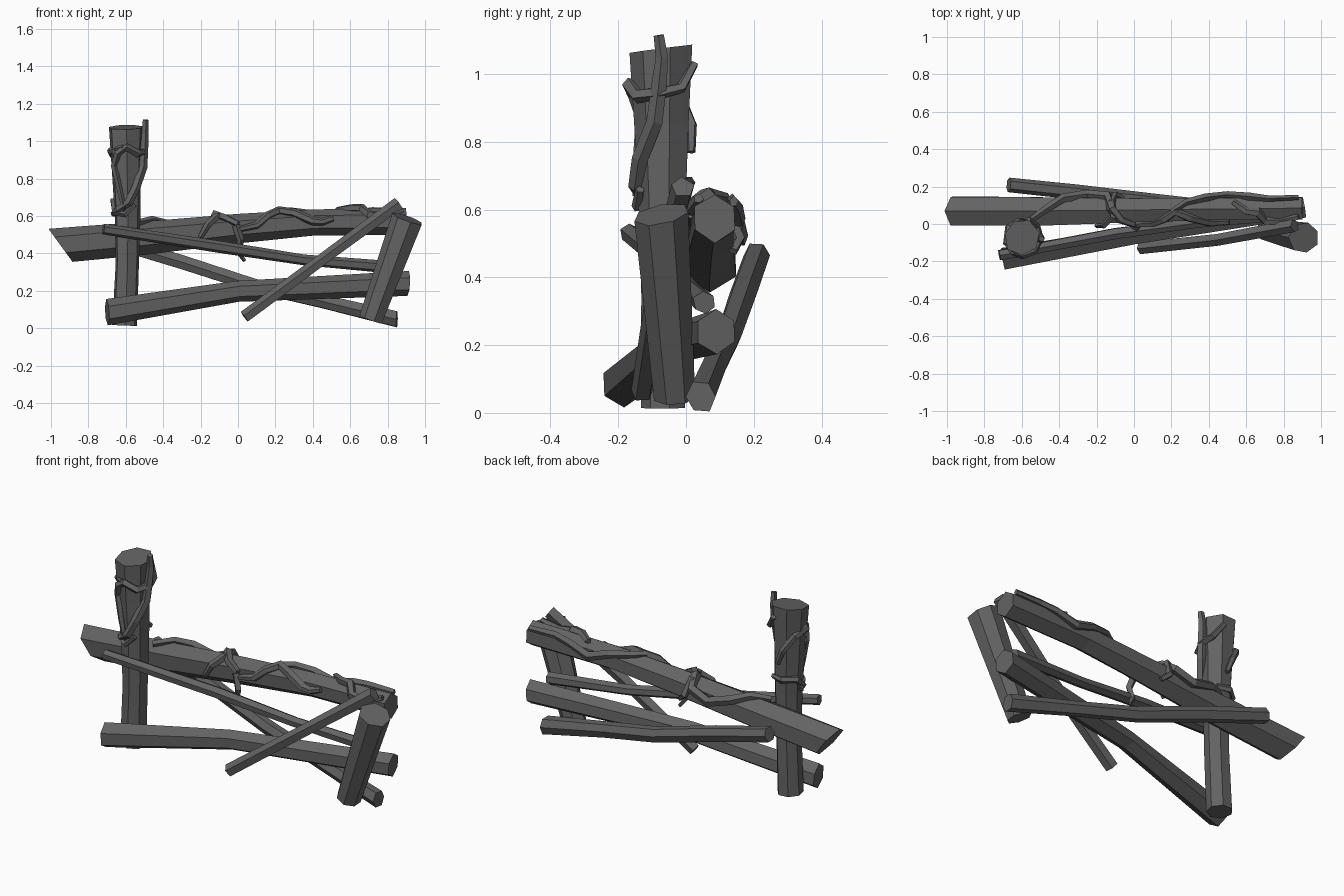
import bpy, bmesh, math, random
from mathutils import Vector

random.seed(4)
cube = bpy.data.objects.get("Cube")
if cube:
    bpy.data.objects.remove(cube, do_unlink=True)

# Single weathered wood colour
wood = bpy.data.materials.new("weathered_wood")
wood.use_nodes = True
COLOUR = (0.125, 0.125, 0.125, 1)
wood.diffuse_color = COLOUR
wood.node_tree.nodes["Principled BSDF"].inputs["Base Color"].default_value = COLOUR


def limb(name, path, sides=6, ref=(0, 0, 1), slant=(0, 0), rough=0.06, turn=0.0, flat=1.0):
    """Low-poly timber swept through (x, y, z, radius) stations, with slanted ends."""
    bm = bmesh.new()
    pts = [Vector(p[:3]) for p in path]
    ref = Vector(ref)
    jitter = [1 + random.uniform(-rough, rough) for _ in range(sides)]
    rings = []
    for i, p in enumerate(pts):
        t = (pts[min(i + 1, len(pts) - 1)] - pts[max(i - 1, 0)]).normalized()
        if i == 0:
            side = t.cross(ref).normalized()
        else:
            side = (side - t * side.dot(t)).normalized()
        up = side.cross(t)
        lean = slant[0] if i == 0 else slant[1] if i == len(pts) - 1 else 0
        ring = []
        for k in range(sides):
            a = turn + math.tau * k / sides
            r = path[i][3] * jitter[k] * (1 + random.uniform(-rough, rough) / 2)
            h = math.sin(a) * r
            ring.append(bm.verts.new(p + side * math.cos(a) * r * flat + up * h + t * h * lean))
        rings.append(ring)
    for a, b in zip(rings, rings[1:]):
        for k in range(sides):
            n = (k + 1) % sides
            bm.faces.new((a[k], a[n], b[n], b[k]))
    bm.faces.new(rings[0][::-1])
    bm.faces.new(rings[-1])
    bmesh.ops.recalc_face_normals(bm, faces=bm.faces)
    mesh = bpy.data.meshes.new(name)
    bm.to_mesh(mesh)
    bm.free()
    mesh.materials.append(wood)
    obj = bpy.data.objects.new(name, mesh)
    bpy.context.collection.objects.link(obj)
    return obj


def around(path, axis, value, degrees, lift):
    """Point on a timber's skin; 0 is its top or left side, 90 its front."""
    i = 0
    while i < len(path) - 2 and value > path[i + 1][axis]:
        i += 1
    a, b = path[i], path[i + 1]
    f = (value - a[axis]) / (b[axis] - a[axis])
    x, y, z, r = [u + (v - u) * f for u, v in zip(a, b)]
    out = Vector((0, 0, 1)) if axis == 0 else Vector((1, 0, 0))
    d = math.radians(degrees)
    return Vector((x, y, z)) + (out * math.cos(d) + Vector((0, -1, 0)) * math.sin(d)) * (r + lift)


def vine(name, path, axis, stops, thick=0.022, lift=0.004):
    """Gnarled tapering root that follows (position, angle) stops on a timber."""
    last = len(stops) - 1
    stations = []
    for i, (v, d) in enumerate(stops):
        taper = 0.55 + 0.45 * math.sin(math.pi * (i + 0.4) / (last + 0.8))
        stations.append((*around(path, axis, v, d, lift), thick * taper))
    return limb(name, stations, sides=5, ref=(0.3, 0.5, 0.8), rough=0.15)


# Upright post, flaring towards the top
post = [(-0.605, -0.065, 0.015, 0.07), (-0.592, -0.068, 0.35, 0.066),
        (-0.59, -0.068, 0.6, 0.072), (-0.595, -0.068, 0.85, 0.084),
        (-0.598, -0.07, 1.075, 0.098)]
limb("post", post, sides=7, ref=(0, 1, 0), slant=(0, 0.12), turn=0.2)

# Heavy top rail with a slanted overhanging end
top_rail = [(-0.95, 0.07, 0.445, 0.092), (-0.5, 0.07, 0.485, 0.088),
            (0, 0.075, 0.535, 0.076), (0.4, 0.08, 0.567, 0.07),
            (0.9, 0.085, 0.575, 0.07)]
limb("top_rail", top_rail, slant=(-0.6, 0), turn=math.pi / 6)

# Lower and crossing rails
limb("bottom_rail", [(-0.7, -0.185, 0.085, 0.066), (0, -0.06, 0.198, 0.054),
                     (0.91, 0.09, 0.24, 0.064)], slant=(0.1, 0.1), turn=0.5)
limb("thin_front_rail", [(-0.72, -0.165, 0.53, 0.03), (-0.1, -0.05, 0.435, 0.033),
                         (0.35, 0.01, 0.365, 0.03), (0.82, 0.055, 0.325, 0.035)], turn=0.4)
limb("back_rail", [(-0.67, 0.21, 0.465, 0.04), (-0.3, 0.17, 0.355, 0.042),
                   (0.1, 0.125, 0.225, 0.04), (0.45, 0.085, 0.145, 0.04),
                   (0.85, 0.045, 0.048, 0.046)], slant=(0, -0.2))

# Leaning leg and thin diagonal brace
limb("leaning_leg", [(0.715, -0.03, 0.045, 0.064), (0.91, -0.072, 0.585, 0.084)],
     sides=7, ref=(0, 1, 0), slant=(0, 0.1))
limb("diagonal_brace", [(0.035, -0.13, 0.06, 0.034), (0.45, -0.085, 0.365, 0.033),
                        (0.86, -0.01, 0.665, 0.036)], sides=5, turn=0.3)

# Roots wrapped around the post
vine("post_root_long", post, 2, [(0.61, 175), (0.635, 130), (0.67, 85), (0.75, 55),
                                 (0.86, 15), (0.97, 5), (1.05, 0), (1.115, 5)], 0.026)
vine("post_root_arch", post, 2, [(0.64, 105), (0.74, 120), (0.87, 140), (0.94, 120),
                                 (0.97, 90), (0.935, 50), (0.945, 5), (0.96, -35),
                                 (1.03, -70)])
vine("post_root_back", post, 2, [(0.97, 100), (0.95, 160), (0.93, 215), (0.85, 255),
                                 (0.77, 275)], 0.018)
vine("post_root_low", post, 2, [(0.66, 60), (0.61, 100), (0.62, 150), (0.68, 200),
                                (0.68, 260), (0.68, 310)], 0.022)

# Roots wrapped around the top rail
vine("rail_root_left", top_rail, 0, [(-0.55, 30), (-0.46, -10), (-0.38, -50), (-0.25, -85),
                                     (-0.14, -65), (-0.12, -5), (-0.07, 40), (0, 75)], 0.027)
vine("rail_root_loop", top_rail, 0, [(-0.2, 110), (-0.16, 65), (-0.11, 25), (-0.12, -30),
                                     (-0.1, -100), (-0.06, -130)], 0.022)
vine("rail_root_middle", top_rail, 0, [(0, 95), (0.1, 85), (0.16, 45), (0.22, 10),
                                       (0.3, 40), (0.4, 85), (0.45, 90), (0.51, 75)], 0.025)
vine("rail_root_back", top_rail, 0, [(0.2, 10), (0.28, -30), (0.38, -55), (0.5, -90),
                                     (0.62, -60), (0.72, -45), (0.88, -50)], 0.025)
vine("rail_root_right", top_rail, 0, [(0.53, -30), (0.6, 10), (0.66, 15), (0.7, 60),
                                      (0.78, 70), (0.88, 40)], 0.023)

# Short twig hanging below the rail
limb("hanging_twig", [(-0.01, -0.005, 0.55, 0.02), (0.015, -0.02, 0.47, 0.019),
                      (0, -0.01, 0.41, 0.015), (0.035, 0.01, 0.36, 0.009)],
     sides=4, ref=(0, 1, 0))
